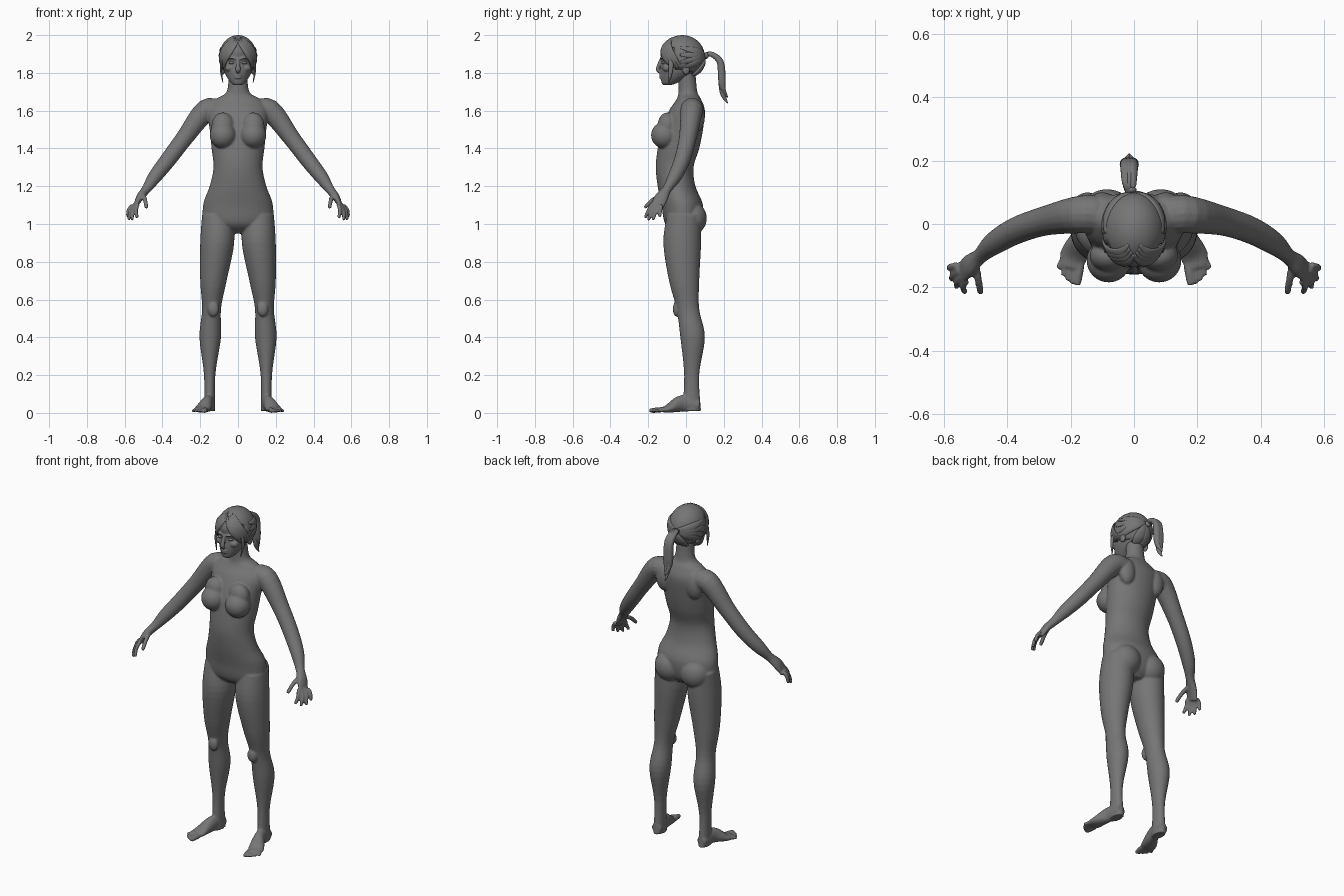
import bpy, bmesh, math
from mathutils import Vector, Matrix

cube = bpy.data.objects.get("Cube")
if cube:
    bpy.data.objects.remove(cube, do_unlink=True)

grey = bpy.data.materials.new("clay_grey")
grey.use_nodes = True
shade = (0.18, 0.18, 0.18, 1)
grey.diffuse_color = shade
grey.node_tree.nodes["Principled BSDF"].inputs["Base Color"].default_value = shade

SIDES = (1, -1)
UP = Vector((0, 0, 1))
FRONT = Vector((0, -1, 0))
SKULL = Vector((0, -.02, 1.885))
SCALP = Vector((.1, .12, .115))


def level(z, wide, front, back, x=0):
    """Horizontal section of a standing form."""
    return (z, x, wide, front, back)


def joint(x, y, z, wide, thick=None):
    """Section of a limb, crossing its path."""
    return (x, y, z, wide, thick or wide)


def spline(rows, steps=5):
    """Smooth rows of numbers with a Catmull-Rom curve."""
    out = []
    last = len(rows) - 1
    for i in range(last):
        group = [rows[max(0, min(last, i + k))] for k in (-1, 0, 1, 2)]
        for j in range(steps):
            t = j / steps
            row = []
            for before, start, end, after in zip(*group):
                bend = 2 * before - 5 * start + 4 * end - after
                twist = 3 * (start - end) + after - before
                row.append(start + t / 2 * (end - before + t * (bend + t * twist)))
            out.append(row)
    return out + [list(rows[last])]


def skin(bm, rings):
    """Closed skin over rings of points."""
    loops = [[bm.verts.new(point) for point in ring] for ring in rings]
    count = len(loops[0])
    for low, high in zip(loops, loops[1:]):
        for i in range(count):
            j = (i + 1) % count
            bm.faces.new((low[i], low[j], high[j], high[i]))
    bm.faces.new(loops[0][::-1])
    bm.faces.new(loops[-1])


def circle(count):
    angles = [math.tau * i / count for i in range(count)]
    return [(math.cos(a), math.sin(a)) for a in angles]


def stack(bm, levels, side=1):
    """Loft level sections upwards."""
    rings = []
    for z, x, wide, front, back in spline(levels):
        middle, depth = (front + back) / 2, (back - front) / 2
        rings.append([(side * (x + wide * c), middle + depth * s, z) for c, s in circle(40)])
    skin(bm, rings)


def tube(bm, joints, side=1, up=UP, count=16):
    """Loft sections along a path; up sets the direction of thickness."""
    rows = spline(joints)
    centres = [Vector(row[:3]) for row in rows]
    rings = []
    for i, (centre, row) in enumerate(zip(centres, rows)):
        along = centres[min(i + 1, len(rows) - 1)] - centres[max(i - 1, 0)]
        across = along.cross(up).normalized()
        normal = across.cross(along).normalized()
        ring = [centre + across * row[3] * c + normal * row[4] * s for c, s in circle(count)]
        rings.append([(p.x * side, p.y, p.z) for p in ring])
    skin(bm, rings)


def digit(bm, root, tip, radius, side, up, bend):
    """Finger or toe, slightly bent, with a round tip."""
    middle = root.lerp(tip, .5) + bend
    end = tip + (tip - middle) * .1
    tube(bm, [joint(*root, radius), joint(*middle, radius), joint(*tip, radius * .85),
              joint(*end, radius * .3)], side, up)


def ball(bm, at, size, side=1):
    x, y, z = at
    place = Matrix.Translation((x * side, y, z)) @ Matrix.Diagonal((*size, 1))
    bmesh.ops.create_uvsphere(bm, u_segments=32, v_segments=20, radius=1, matrix=place)


def finish(name, bm):
    bmesh.ops.recalc_face_normals(bm, faces=bm.faces)
    for face in bm.faces:
        face.smooth = True
    mesh = bpy.data.meshes.new(name)
    bm.to_mesh(mesh)
    bm.free()
    mesh.materials.append(grey)
    part = bpy.data.objects.new(name, mesh)
    bpy.context.collection.objects.link(part)
    return part


def blend(part, voxel, steps):
    """Fuse overlapping forms into one soft surface."""
    fuse = part.modifiers.new("fuse", 'REMESH')
    fuse.mode, fuse.voxel_size, fuse.use_smooth_shade = 'VOXEL', voxel, True
    soften = part.modifiers.new("soften", 'SMOOTH')
    soften.factor, soften.iterations = .5, steps


def strand(bm, side, turn, rise, wide):
    """Lock of hair over the scalp; turn and rise are start and end angles."""
    points = []
    for i in range(5):
        t = i / 4
        a = math.radians(turn[0] + (turn[1] - turn[0]) * t)
        e = math.radians(rise[0] + (rise[1] - rise[0]) * t)
        ray = Vector((math.sin(a) * math.cos(e), -math.cos(a) * math.cos(e), math.sin(e)))
        body_width = wide * (.3 + .7 * math.sin(math.pi * t))
        points.append(joint(*(SKULL + ray * SCALP), body_width, body_width * .4))
    tube(bm, points, side, Vector(points[2][:3]) - SKULL)


# Torso and neck
body = bmesh.new()
stack(body, [level(z=.95, wide=.05, front=-.05, back=.04),
             level(z=1, wide=.17, front=-.11, back=.08),
             level(z=1.1, wide=.185, front=-.13, back=.09),
             level(z=1.2, wide=.15, front=-.15, back=.05),
             level(z=1.3, wide=.13, front=-.16, back=.04),
             level(z=1.4, wide=.14, front=-.15, back=.07),
             level(z=1.5, wide=.15, front=-.13, back=.09),
             level(z=1.6, wide=.16, front=-.09, back=.1),
             level(z=1.66, wide=.12, front=-.05, back=.08),
             level(z=1.7, wide=.06, front=-.04, back=.06),
             level(z=1.8, wide=.05, front=-.04, back=.05)])

palm_normal = Vector((.85, 0, .5))
for side in SIDES:
    # Chest, seat, shoulder blade and kneecap
    ball(body, at=(.08, -.115, 1.47), size=(.07, .07, .07), side=side)
    ball(body, at=(.08, -.1, 1.52), size=(.06, .05, .07), side=side)
    ball(body, at=(.085, .035, 1.03), size=(.085, .075, .085), side=side)
    ball(body, at=(.1, .06, 1.57), size=(.05, .04, .08), side=side)
    ball(body, at=(.13, -.05, .55), size=(.03, .02, .04), side=side)
    # Leg
    stack(body, [level(z=1.05, x=.11, wide=.08, front=-.1, back=.08),
                 level(z=.9, x=.11, wide=.09, front=-.12, back=.08),
                 level(z=.7, x=.13, wide=.07, front=-.09, back=.07),
                 level(z=.55, x=.14, wide=.05, front=-.05, back=.07),
                 level(z=.4, x=.147, wide=.057, front=-.03, back=.1),
                 level(z=.2, x=.15, wide=.03, front=-.01, back=.07),
                 level(z=.01, x=.15, wide=.03, front=-.02, back=.08)], side)
    # Foot and toes
    tube(body, [joint(x=.15, y=.07, z=.04, wide=.03),
                joint(x=.16, y=-.02, z=.05, wide=.03, thick=.045),
                joint(x=.19, y=-.1, z=.02, wide=.045, thick=.02),
                joint(x=.2, y=-.14, z=.02, wide=.03, thick=.01)], side)
    for i in range(5):
        k = i / 4
        root = Vector((.17 + .05 * k, -.13 + .03 * k, .016))
        tip = Vector((.18 + .06 * k, -.19 + .05 * k * k, .012))
        digit(body, root, tip, .009 if i else .014, side, UP, UP * 0)
    # Arm and palm
    tube(body, [joint(x=.09, y=.03, z=1.59, wide=.06),
                joint(x=.17, y=.03, z=1.6, wide=.06),
                joint(x=.28, y=.01, z=1.46, wide=.047),
                joint(x=.37, y=-.02, z=1.34, wide=.043),
                joint(x=.44, y=-.06, z=1.25, wide=.037),
                joint(x=.485, y=-.1, z=1.185, wide=.025),
                joint(x=.52, y=-.13, z=1.14, wide=.036, thick=.02),
                joint(x=.545, y=-.155, z=1.09, wide=.036, thick=.01)], side, palm_normal)
    # Fingers fan out from index to little, then the thumb
    for i in range(4):
        k = i / 3
        arch = math.sin(math.pi * k) * Vector((.01, -.01, -.015))
        root = Vector((.53, -.18, 1.105)).lerp(Vector((.56, -.13, 1.1)), k)
        tip = Vector((.535, -.215, 1.035)).lerp(Vector((.585, -.14, 1.04)), k) + arch
        digit(body, root, tip, .0105, side, palm_normal, palm_normal * .008)
    digit(body, Vector((.5, -.13, 1.15)), Vector((.485, -.215, 1.09)), .012, side, UP, UP * .01)
blend(finish("body", body), .0055, 6)

# Head with nose, lips, brows, cheeks and ears
head = bmesh.new()
stack(head, [level(z=1.735, wide=.02, front=-.12, back=-.08),
             level(z=1.75, wide=.04, front=-.13, back=-.04),
             level(z=1.8, wide=.07, front=-.135, back=.05),
             level(z=1.86, wide=.08, front=-.13, back=.08),
             level(z=1.92, wide=.08, front=-.135, back=.08),
             level(z=1.97, wide=.06, front=-.1, back=.05),
             level(z=1.985, wide=.02, front=-.05, back=0)])
tube(head, [joint(x=0, y=-.13, z=1.875, wide=.009),
            joint(x=0, y=-.15, z=1.82, wide=.013, thick=.01),
            joint(x=0, y=-.135, z=1.805, wide=.01)], up=FRONT)
for z in (1.775, 1.787):
    ball(head, at=(0, -.132, z), size=(.02, .01, .006))
for side in SIDES:
    tube(head, [joint(x=.01, y=-.13, z=1.875, wide=.006),
                joint(x=.035, y=-.13, z=1.88, wide=.006),
                joint(x=.06, y=-.1, z=1.875, wide=.006)], side)
    ball(head, at=(.045, -.1, 1.825), size=(.025, .025, .02), side=side)
    ball(head, at=(.08, 0, 1.82), size=(.012, .02, .03), side=side)
blend(finish("head", head), .004, 3)

eyes = bmesh.new()
for side in SIDES:
    ball(eyes, at=(.033, -.118, 1.854), size=(.016, .013, .008), side=side)
finish("eyes", eyes)

# Hair cap, open around the face and neck
cap = bmesh.new()
ball(cap, at=SKULL, size=SCALP)
bare = [v for v in cap.verts
        if v.co.z < 1.8 - .3 * v.co.y or (v.co.y < -.07 and v.co.z < 1.925)]
bmesh.ops.delete(cap, geom=bare, context='VERTS')
shell = finish("hair_cap", cap).modifiers.new("thickness", 'SOLIDIFY')
shell.thickness, shell.offset = .012, -1

# Swept fringe, temple locks and hair combed back to the tie
locks = bmesh.new()
for side in SIDES:
    for i in range(4):
        strand(locks, side, turn=(8 * i, 60 + 9 * i), rise=(50 + 5 * i, -30), wide=.018)
        strand(locks, side, turn=(85, 180), rise=(20 * i - 35, 5), wide=.02)
    strand(locks, side, turn=(150, 180), rise=(-70, 0), wide=.03)
    tube(locks, [joint(x=.08, y=-.08, z=1.9, wide=.012, thick=.006),
                 joint(x=.09, y=-.08, z=1.82, wide=.012, thick=.006),
                 joint(x=.08, y=-.09, z=1.75, wide=.002)], side, Vector((1, 0, 0)))
finish("hair_locks", locks)

# Ponytail of three overlapping locks, and its tie
tail = bmesh.new()
for shift in (-.01, 0, .01):
    x, lift = shift - .015, abs(shift) * 3
    tube(tail, [joint(x=-.01, y=.09, z=1.885, wide=.012),
                joint(x=x, y=.13, z=1.9, wide=.013),
                joint(x=x, y=.18, z=1.86, wide=.018),
                joint(x=x, y=.19, z=1.77, wide=.02),
                joint(x=x, y=.195, z=1.69 + lift, wide=.014),
                joint(x=-.015, y=.22, z=1.64 + lift, wide=.003)], up=Vector((0, 1, .3)))
finish("ponytail", tail)
tie = bmesh.new()
ball(tie, at=(-.01, .108, 1.892), size=(.018, .012, .018))
finish("hair_tie", tie)
